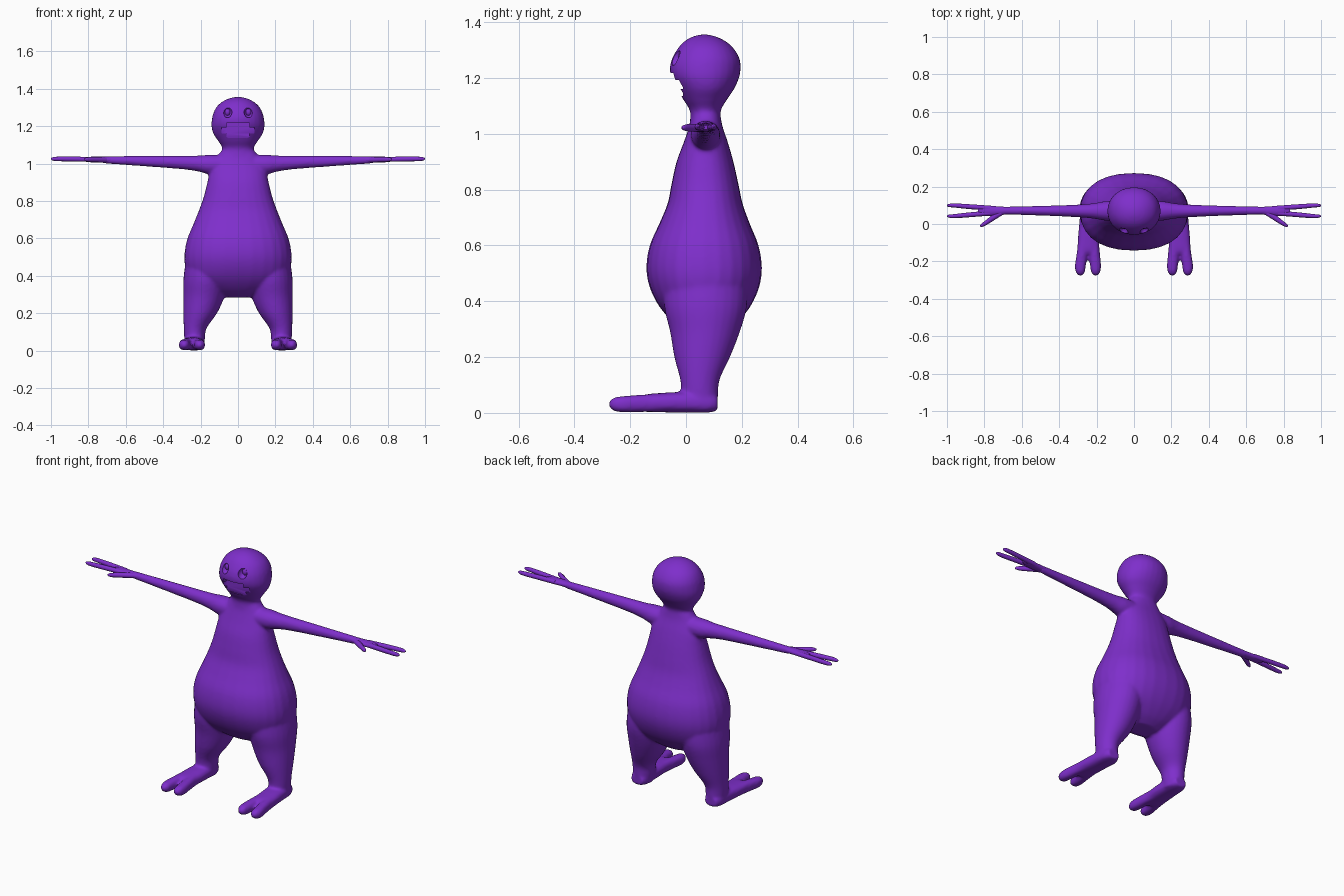
import bpy, bmesh, math
from mathutils import Vector, Matrix

if "Cube" in bpy.data.objects:
    bpy.data.objects.remove(bpy.data.objects["Cube"], do_unlink=True)

purple = bpy.data.materials.new("purple_skin")
purple.use_nodes = True
purple.diffuse_color = (0.21, 0.028, 0.60, 1)
purple.node_tree.nodes["Principled BSDF"].inputs["Base Color"].default_value = (0.21, 0.028, 0.60, 1)


def spline(rings, steps=4):
    """Smoothly fill in rings between the given ones."""
    out = []
    for i in range(len(rings) - 1):
        p0, p1 = rings[max(i - 1, 0)], rings[i]
        p2, p3 = rings[i + 1], rings[min(i + 2, len(rings) - 1)]
        for s in range(steps):
            t = s / steps
            out.append([0.5 * (2 * b + (c - a) * t + (2 * a - 5 * b + 4 * c - d) * t * t
                               + (3 * b - a - 3 * c + d) * t ** 3)
                        for a, b, c, d in zip(p0, p1, p2, p3)])
    return out + [list(rings[-1])]


def loft(bm, axis, rings, side=1, power=2, sides=28):
    """Rings are (position on axis, two centre coordinates, two radii)."""
    loops = []
    for t, c1, c2, r1, r2 in spline(rings):
        loop = []
        for k in range(sides):
            a = math.tau * k / sides
            u, v = (math.copysign(abs(f) ** (2 / power), f) for f in (math.cos(a), math.sin(a)))
            p = [c1 + max(r1, 0.002) * u, c2 + max(r2, 0.002) * v]
            p.insert("xyz".index(axis), t)
            p[0] *= side
            loop.append(bm.verts.new(p))
        loops.append(loop)
    faces = [bm.faces.new(loops[0]), bm.faces.new(loops[-1])]
    for a, b in zip(loops, loops[1:]):
        for k in range(sides):
            n = (k + 1) % sides
            faces.append(bm.faces.new((a[k], a[n], b[n], b[k])))
    bmesh.ops.recalc_face_normals(bm, faces=faces)


def finish(name, bm):
    mesh = bpy.data.meshes.new(name)
    bm.to_mesh(mesh)
    bm.free()
    mesh.materials.append(purple)
    ob = bpy.data.objects.new(name, mesh)
    bpy.context.collection.objects.link(ob)
    return ob


def activate(ob):
    bpy.ops.object.select_all(action='DESELECT')
    ob.select_set(True)
    bpy.context.view_layer.objects.active = ob


def ball(name, loc, size):
    bm = bmesh.new()
    bmesh.ops.create_uvsphere(bm, u_segments=20, v_segments=12, radius=1,
                              matrix=Matrix.Translation(loc) @ Matrix.Diagonal((*size, 1)))
    return finish(name, bm)


bm = bmesh.new()

# Torso: height, half width, front, back
torso = [(.285, .08, .02, .13), (.32, .17, -.04, .18), (.38, .26, -.095, .23), (.45, .283, -.13, .262),
         (.52, .286, -.142, .272), (.60, .27, -.13, .26), (.68, .237, -.095, .228), (.75, .209, -.066, .203),
         (.82, .184, -.052, .188), (.90, .164, -.034, .17), (.97, .148, -.008, .15),
         (1.03, .115, .012, .13), (1.08, .08, .022, .122)]
loft(bm, "z", [(z, 0, (f + b) / 2, w, (b - f) / 2) for z, w, f, b in torso], power=2.3)

# Neck and head
head = [(1.03, .105, .012, .13), (1.08, .084, .015, .124), (1.12, .106, -.008, .145), (1.16, .132, -.030, .172),
        (1.20, .142, -.052, .190), (1.235, .140, -.058, .196), (1.27, .132, -.050, .192),
        (1.305, .113, -.030, .172), (1.33, .085, -.008, .145), (1.347, .052, .02, .112), (1.356, .015, .05, .08)]
loft(bm, "z", [(z, 0, (f + b) / 2, w, (b - f) / 2) for z, w, f, b in head], power=2.1)

for s in (1, -1):
    # Arm
    loft(bm, "x", [(.04, .07, .995, .055, .05), (.15, .07, .995, .052, .052), (.21, .07, 1.0, .042, .043),
                   (.30, .07, 1.006, .034, .036), (.50, .071, 1.013, .026, .028),
                   (.72, .072, 1.02, .021, .019)], s)
    # Leg
    loft(bm, "z", [(.01, .232, .055, .05, .056), (.06, .232, .05, .055, .065), (.12, .229, .05, .061, .071),
                   (.20, .202, .058, .090, .100), (.29, .182, .068, .110, .125),
                   (.38, .172, .07, .120, .148), (.48, .16, .07, .120, .15)], s)
    # Foot and its two toes
    loft(bm, "y", [(.113, .235, .034, .035, .025), (.08, .235, .036, .05, .035), (0, .237, .038, .056, .037),
                   (-.08, .242, .037, .058, .035), (-.14, .245, .035, .056, .032),
                   (-.16, .245, .033, .035, .024)], s, power=2.6)
    for x0, x1 in ((.268, .287), (.217, .205)):
        loft(bm, "y", [(-.08, x0, .036, .028, .032), (-.16, (x0 + x1) / 2, .034, .029, .031),
                       (-.225, x1, .031, .029, .029), (-.26, x1, .031, .023, .023),
                       (-.278, x1, .031, .006, .006)], s, power=2.4)

# Blend the limbs into one skin
body = finish("body", bm)
remesh = body.modifiers.new("blend", 'REMESH')
remesh.mode = 'VOXEL'
remesh.voxel_size = 0.008
smooth = body.modifiers.new("soften", 'SMOOTH')
smooth.factor = 0.5
smooth.iterations = 6

# Open mouth and eye sockets
bm = bmesh.new()
bmesh.ops.create_cube(bm, size=1, matrix=Matrix.Translation((0, -.10, 1.177)) @ Matrix.Diagonal((.174, .18, .082, 1)))
upright = [e for e in bm.edges if abs((e.verts[0].co - e.verts[1].co).y) > .1]
bmesh.ops.bevel(bm, geom=upright, offset=.025, segments=4, affect='EDGES')
cutters = [finish("mouth_cutter", bm)]
for s in (1, -1):
    cutters.append(ball("socket_cutter", (s * .056, -.042, 1.275), (.024, .030, .030)))
for cutter in cutters:
    cutter.hide_render = True
    cut = body.modifiers.new("cut", 'BOOLEAN')
    cut.operation = 'DIFFERENCE'
    cut.solver = 'EXACT'
    cut.object = cutter
activate(body)
for name in [m.name for m in body.modifiers]:
    bpy.ops.object.modifier_apply(modifier=name)
for cutter in cutters:
    bpy.data.objects.remove(cutter, do_unlink=True)

parts = [body]
for s, label in ((1, "left"), (-1, "right")):
    # Eyeball resting in its socket
    parts.append(ball(label + "_eye", (s * .056, -.012, 1.275), (.016, .016, .020)))
    # Hand: palm, two long fingers and a thumb
    bm = bmesh.new()
    loft(bm, "x", [(.66, .072, 1.02, .018, .017), (.74, .07, 1.021, .025, .016),
                   (.80, .071, 1.022, .029, .014), (.835, .072, 1.023, .018, .008)], s, sides=16)
    for y0, y1 in ((.085, .099), (.058, .042)):
        loft(bm, "x", [(.77, y0, 1.022, .013, .013), (.87, (y0 + y1) / 2, 1.024, .013, .013),
                       (.96, y1, 1.025, .011, .012), (.99, y1, 1.025, .008, .009),
                       (1.0, y1, 1.025, .003, .003)], s, sides=12)
    loft(bm, "x", [(.69, .068, 1.02, .012, .013), (.74, .043, 1.021, .018, .014),
                   (.79, .008, 1.022, .014, .013), (.815, -.007, 1.022, .009, .009),
                   (.823, -.011, 1.022, .003, .003)], s, sides=12)
    parts.append(finish(label + "_hand", bm))

for ob in parts:
    activate(ob)
    bpy.ops.object.shade_smooth_by_angle(angle=math.radians(45))
